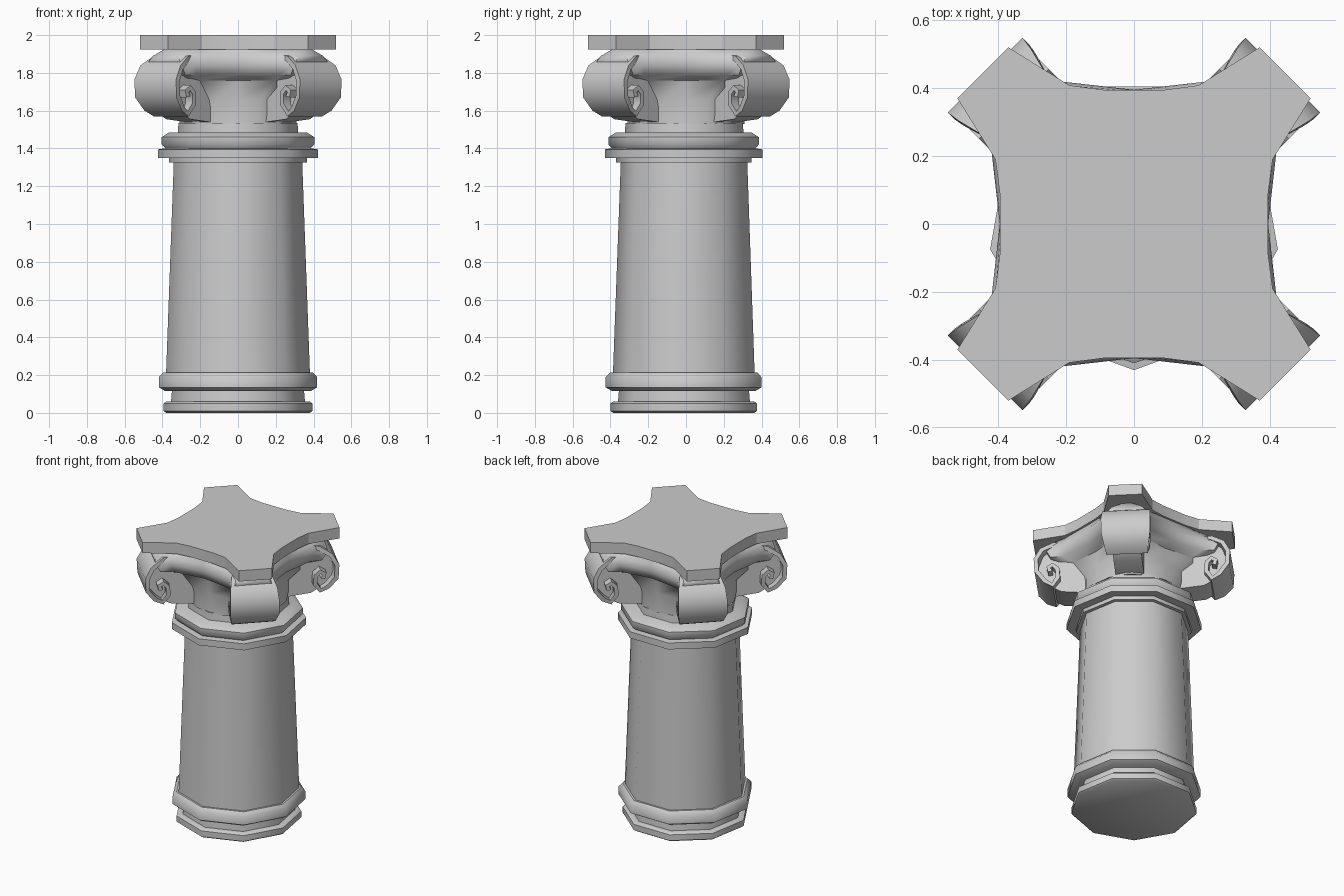
import bpy
import math

old = bpy.data.objects.get("Cube")
if old:
    bpy.data.objects.remove(old, do_unlink=True)

stone = bpy.data.materials.new("pale grey stone")
stone.use_nodes = True
GREY = (0.6, 0.6, 0.6, 1)
stone.diffuse_color = GREY
stone.node_tree.nodes["Principled BSDF"].inputs["Base Color"].default_value = GREY


def loft(name, rings, angle=45):
    """Skin a stack of equal-length closed rings and cap both ends."""
    n = len(rings[0])
    verts = [p for ring in rings for p in ring]
    faces = [tuple(reversed(range(n))),
             tuple(range(len(verts) - n, len(verts)))]
    for k in range(len(rings) - 1):
        for i in range(n):
            j = (i + 1) % n
            faces.append((k * n + i, k * n + j, (k + 1) * n + j, (k + 1) * n + i))
    mesh = bpy.data.meshes.new(name)
    mesh.from_pydata(verts, [], faces)
    mesh.materials.append(stone)
    obj = bpy.data.objects.new(name, mesh)
    bpy.context.collection.objects.link(obj)
    bpy.ops.object.select_all(action="DESELECT")
    obj.select_set(True)
    bpy.context.view_layer.objects.active = obj
    bpy.ops.object.mode_set(mode="EDIT")
    bpy.ops.mesh.select_all(action="SELECT")
    bpy.ops.mesh.normals_make_consistent(inside=False)
    bpy.ops.object.mode_set(mode="OBJECT")
    bpy.ops.object.shade_smooth_by_angle(angle=math.radians(angle))
    return obj


def turned(name, profile, sides=9):
    """Nine-sided turned part from (radius, height) pairs."""
    angles = [math.tau * i / sides - math.pi / 2 for i in range(sides)]
    loft(name, [[(r * math.cos(a), r * math.sin(a), z) for a in angles]
                for r, z in profile])


def four_sided(side, z):
    """Repeat one front-side outline around all four sides."""
    ring = []
    for k in range(4):
        c, s = round(math.cos(k * math.pi / 2)), round(math.sin(k * math.pi / 2))
        ring += [(x * c - y * s, x * s + y * c, z) for x, y in side]
    return ring


# Base, shaft and necking
turned("base_plinth", [(.385, 0), (.40, .01), (.40, .05), (.385, .06), (.36, .06), (.355, .12)])
turned("base_torus", [(.39, .115), (.425, .135), (.425, .19), (.40, .215), (.37, .215)])
turned("shaft", [(.387, .2), (.345, 1.335)])
turned("collar_fillet", [(.37, 1.325), (.37, 1.355)])
turned("collar_ring", [(.43, 1.35), (.43, 1.395), (.40, 1.4)])
turned("collar_torus", [(.38, 1.39), (.41, 1.42), (.41, 1.46), (.37, 1.485)])
turned("neck", [(.325, 1.47), (.32, 1.535)])

# Capital bell: round below, flaring to a concave-sided cross
levels = [  # height, corner x and y, shoulder x and y, middle
    (1.53, .21, .235, .11, .295, .31),
    (1.66, .22, .26, .12, .29, .305),
    (1.76, .26, .36, .20, .33, .31),
    (1.79, .28, .45, .22, .40, .37),
    (1.85, .30, .48, .22, .42, .395),
    (1.89, .32, .45, .22, .41, .39),
    (1.925, .35, .39, .20, .385, .38),
]
loft("capital_bell", [
    four_sided([(-p, -q), (-s, -t), (0, -m), (s, -t), (p, -q)], z)
    for z, p, q, s, t, m in levels])

# Abacus slab
outline = [(-.37, -.52), (-.19, -.408), (-.09, -.395),
           (.09, -.395), (.19, -.408), (.37, -.52)]
loft("abacus", [four_sided(outline, z) for z in (1.925, 2.0)], 20)

# Corner volutes: a curled band and its narrower core on each diagonal
scroll = [  # distance outward, height, half width
    (.40, 1.90, .10), (.50, 1.89, .13), (.58, 1.84, .15), (.62, 1.765, .156),
    (.615, 1.67, .155), (.56, 1.60, .14), (.50, 1.57, .13), (.455, 1.63, .14),
    (.46, 1.70, .145), (.50, 1.735, .145), (.54, 1.71, .145), (.53, 1.67, .145),
]
core = [(.20, 1.53), (.45, 1.555), (.56, 1.62), (.60, 1.72),
        (.56, 1.83), (.45, 1.88), (.20, 1.88)]
THICK = .028


def scroll_section(i, to_world):
    """Cross-section of the band, offset inward along the curl."""
    a, b = scroll[max(i - 1, 0)], scroll[min(i + 1, len(scroll) - 1)]
    dr, dz = b[0] - a[0], b[1] - a[1]
    length = math.hypot(dr, dz)
    r, z, w = scroll[i]
    r2, z2 = r + THICK * dz / length, z - THICK * dr / length
    return [to_world(r, -w, z), to_world(r, w, z),
            to_world(r2, w, z2), to_world(r2, -w, z2)]


for k, corner in enumerate(("back_left", "back_right", "front_right", "front_left")):
    a = math.pi / 4 + k * math.pi / 2

    def to_world(r, w, z, c=math.cos(a), s=math.sin(a)):
        return (r * c - w * s, r * s + w * c, z)

    loft("volute_band_" + corner,
         [scroll_section(i, to_world) for i in range(len(scroll))], 50)
    loft("volute_core_" + corner,
         [[to_world(r, w, z) for r, z in core] for w in (-.09, .09)], 50)
